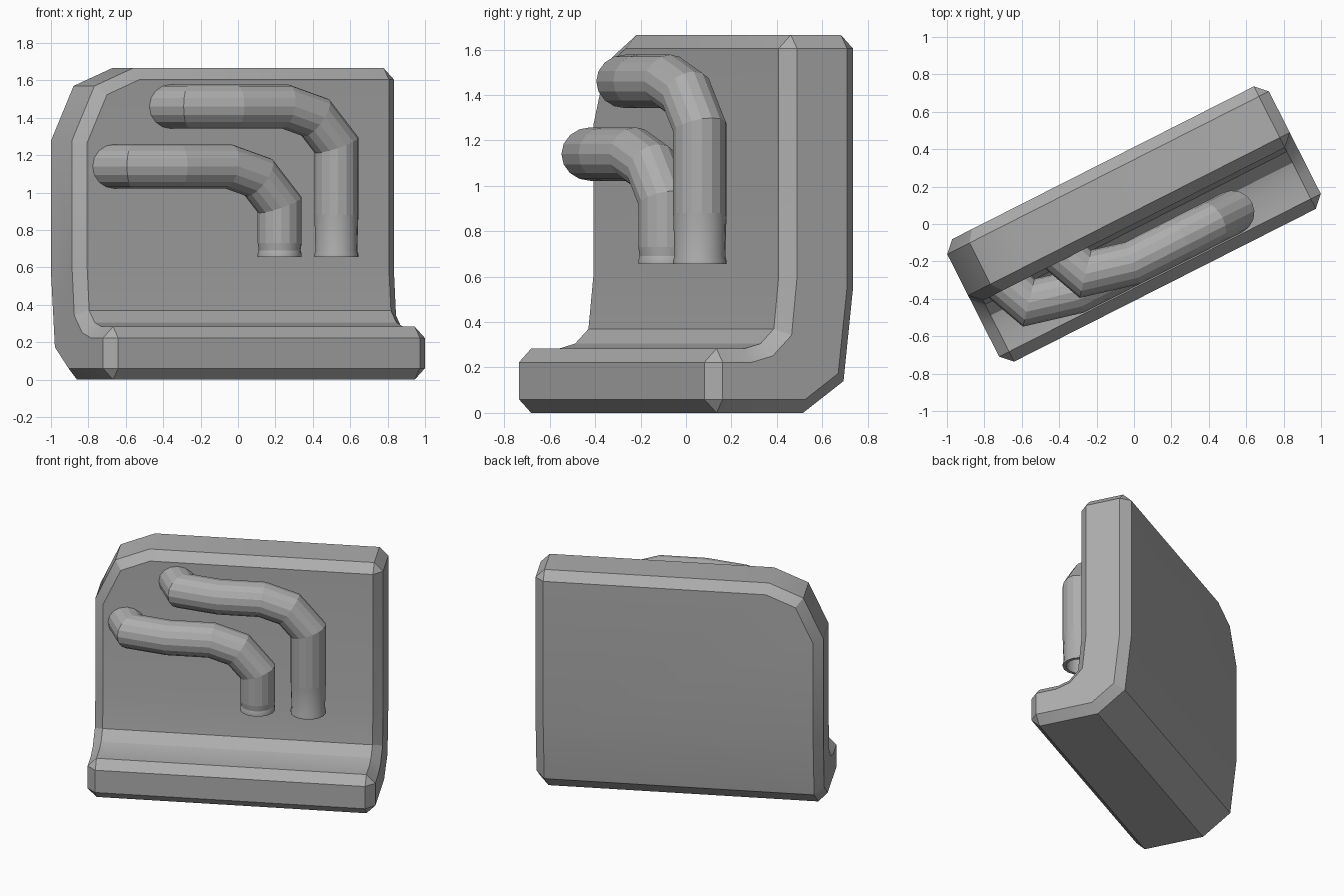
import bpy, bmesh, math
from mathutils import Vector

if "Cube" in bpy.data.objects:
    bpy.data.objects.remove(bpy.data.objects["Cube"])

TURN = math.radians(26.85)   # whole model is turned about z
HALF = 0.964                 # half width of the panel

grey = bpy.data.materials.new("dark_grey")
grey.diffuse_color = (0.42, 0.42, 0.42, 1)
grey.use_nodes = True
grey.node_tree.nodes["Principled BSDF"].inputs["Base Color"].default_value = grey.diffuse_color


def finish(bm, name, flat=()):
    bmesh.ops.recalc_face_normals(bm, faces=bm.faces[:])
    bm.faces.index_update()
    flat_ids = [f.index for f in flat]
    me = bpy.data.meshes.new(name)
    bm.to_mesh(me)
    bm.free()
    me.materials.append(grey)
    ob = bpy.data.objects.new(name, me)
    bpy.context.collection.objects.link(ob)
    ob.rotation_euler.z = TURN
    bpy.ops.object.select_all(action='DESELECT')
    ob.select_set(True)
    bpy.context.view_layer.objects.active = ob
    bpy.ops.object.shade_smooth_by_angle(angle=math.radians(25))
    for i in flat_ids:
        me.polygons[i].use_smooth = False
    return ob


# Wall with front ledge: side profile (depth, height) extruded across the width
profile = [(0, 1.665), (0, 0.60), (-0.024, 0.37), (-0.09, 0.305), (-0.17, 0.283),
           (-0.367, 0.283), (-0.367, 0), (0.12, 0), (0.32, 0.14), (0.367, 0.55), (0.367, 1.665)]
bm = bmesh.new()
cap = bm.faces.new([bm.verts.new((-HALF, y, z)) for y, z in profile])
ext = bmesh.ops.extrude_face_region(bm, geom=[cap], use_keep_orig=True)
bmesh.ops.translate(bm, vec=(2 * HALF, 0, 0),
                    verts=[g for g in ext['geom'] if isinstance(g, bmesh.types.BMVert)])
bmesh.ops.recalc_face_normals(bm, faces=bm.faces[:])

# Clipped upper left corner, two flats
corner = [(-HALF, 1.28), (-0.83, 1.57), (-0.60, 1.665)]
for (x0, z0), (x1, z1) in zip(corner, corner[1:]):
    bmesh.ops.bisect_plane(bm, geom=bm.verts[:] + bm.edges[:] + bm.faces[:], dist=1e-5,
                           plane_co=(x0, 0, z0), plane_no=(z0 - z1, 0, x1 - x0), clear_outer=True)
    bmesh.ops.holes_fill(bm, edges=[e for e in bm.edges if e.is_boundary], sides=0)
bmesh.ops.remove_doubles(bm, verts=bm.verts[:], dist=1e-4)
bmesh.ops.recalc_face_normals(bm, faces=bm.faces[:])

# Chamfer all the sharp edges
sharp = [e for e in bm.edges if len(e.link_faces) == 2 and e.calc_face_angle() > math.radians(60)]
bmesh.ops.bevel(bm, geom=sharp, offset=0.06, offset_type='OFFSET', segments=1,
                profile=0.5, affect='EDGES', clamp_overlap=False)
finish(bm, "wall_panel")


# Bent pipes: open lower mouth, up, across, then back into the wall
def pipe(name, du, dz, collar_top, sides=16):
    bm = bmesh.new()
    x, y, r = 0.497 + du, -0.183, 0.118
    rings = []

    def add(points):
        rings.append([bm.verts.new(p) for p in points])

    def circle(rad, z):
        return [Vector((x + rad * math.cos(a), y + rad * math.sin(a), z))
                for a in (2 * math.pi * i / sides for i in range(sides))]

    mouth = [(0.095, 0.76), (0.095, 0.655), (r, 0.655), (r, 0.672), (0.112, 0.69), (r, collar_top)]
    for rad, z in mouth:
        add(circle(rad, z))

    path = [(x, y, collar_top)] + [(px + du, py, pz + dz) for px, py, pz in
            [(0.497, y, 1.255), (0.37, y, 1.402), (0.19, y, 1.46), (-0.10, y, 1.46),
             (-0.352, -0.121, 1.46), (-0.445, 0.10, 1.46)]]
    path = [Vector(p) for p in path]
    ring = circle(r, collar_top)
    for i in range(1, len(path)):
        d = (path[i] - path[i - 1]).normalized()
        nxt = (path[i + 1] - path[i]).normalized() if i + 1 < len(path) else d
        n = (d + nxt).normalized()
        ring = [p + d * ((path[i] - p).dot(n) / d.dot(n)) for p in ring]   # mitred joint
        add(ring)

    flat = []   # the pipe body is faceted, the mouth is smooth
    for k, (a, b) in enumerate(zip(rings, rings[1:])):
        for i in range(sides):
            j = (i + 1) % sides
            f = bm.faces.new((a[i], a[j], b[j], b[i]))
            if k >= len(mouth) - 1:
                flat.append(f)
    bm.faces.new(rings[0])
    bm.faces.new(rings[-1])
    finish(bm, name, flat)


pipe("upper_pipe", 0, 0, 0.88)
pipe("lower_pipe", -0.34, -0.32, 0.73)
